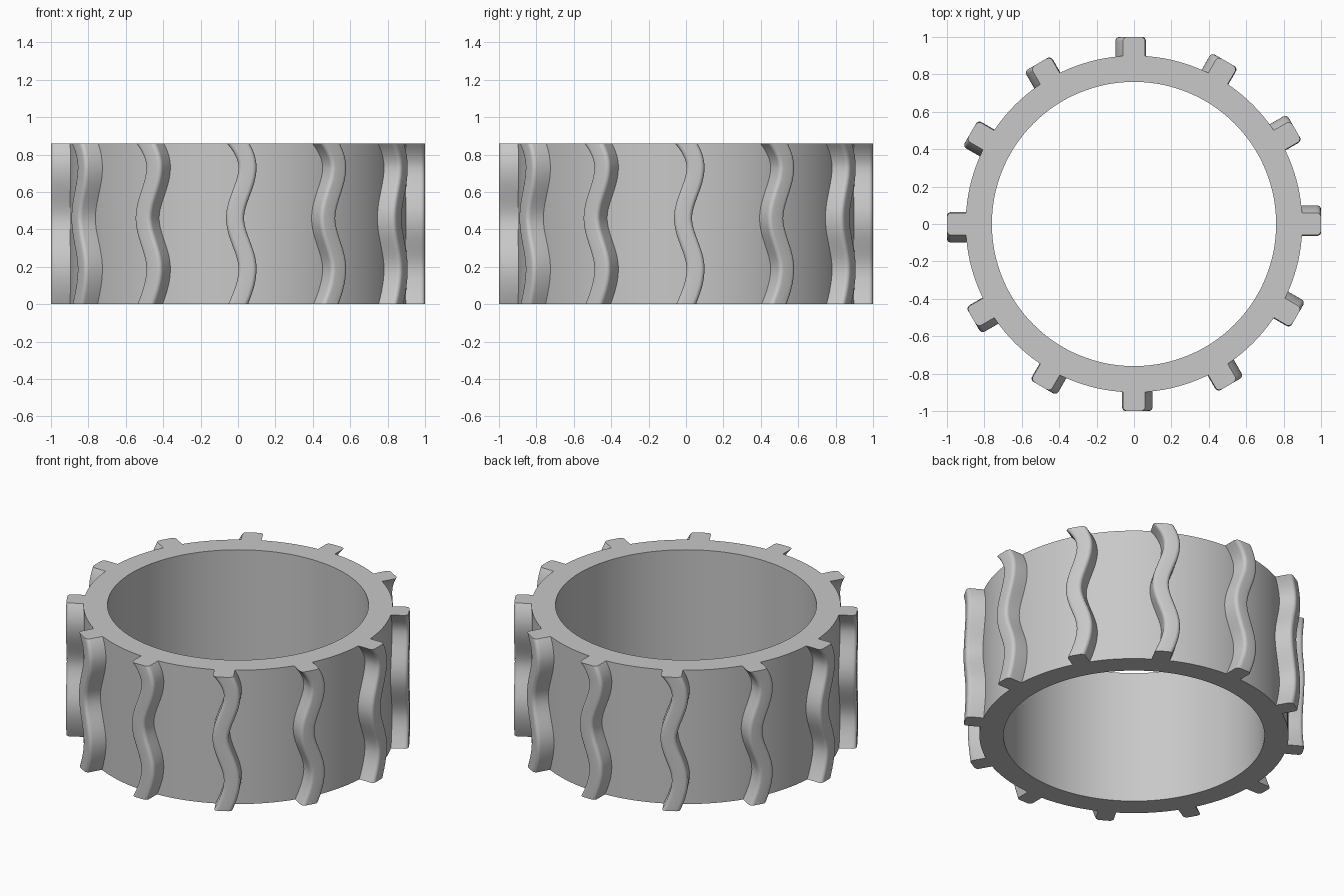
import bpy, bmesh, math

if "Cube" in bpy.data.objects:
    bpy.data.objects.remove(bpy.data.objects["Cube"])

HEIGHT = 0.86
OUTER, INNER, TIP = 0.90, 0.76, 1.0

grey = bpy.data.materials.new("light grey")
grey.diffuse_color = (0.58, 0.58, 0.58, 1)
grey.use_nodes = True
grey.node_tree.nodes["Principled BSDF"].inputs["Base Color"].default_value = grey.diffuse_color


def make_object(name, bm, angle):
    bmesh.ops.recalc_face_normals(bm, faces=bm.faces)
    mesh = bpy.data.meshes.new(name)
    bm.to_mesh(mesh)
    bm.free()
    mesh.materials.append(grey)
    obj = bpy.data.objects.new(name, mesh)
    bpy.context.collection.objects.link(obj)
    bpy.ops.object.select_all(action='DESELECT')
    obj.select_set(True)
    bpy.context.view_layer.objects.active = obj
    bpy.ops.object.shade_smooth_by_angle(angle=math.radians(angle))
    return obj


def bridge(bm, a, b):
    for i in range(len(a)):
        j = (i + 1) % len(a)
        bm.faces.new((a[i], a[j], b[j], b[i]))


# Tyre band: rectangular section revolved around z
bm = bmesh.new()
SEG = 144
rings = []
for r, z in ((OUTER, 0), (OUTER, HEIGHT), (INNER, HEIGHT), (INNER, 0)):
    rings.append([bm.verts.new((r * math.cos(2 * math.pi * i / SEG),
                                r * math.sin(2 * math.pi * i / SEG), z))
                  for i in range(SEG)])
for k in range(4):
    bridge(bm, rings[k], rings[(k + 1) % 4])
make_object("tyre_band", bm, 35)

# Wavy path of a tread: (height, sideways offset, slope)
KEYS = [(0, 0, 0.45), (0.19, 0.051, 0), (0.46, -0.016, 0),
        (0.73, 0.051, 0), (HEIGHT, 0, -0.75)]


def wave_points(steps=10):
    pts = []
    for (z0, x0, m0), (z1, x1, m1) in zip(KEYS, KEYS[1:]):
        h = z1 - z0
        for s in range(steps):
            t = s / steps
            x = ((2*t**3 - 3*t**2 + 1) * x0 + (t**3 - 2*t**2 + t) * h * m0
                 + (3*t**2 - 2*t**3) * x1 + (t**3 - t**2) * h * m1)
            dx = ((6*t*t - 6*t) * (x0 - x1) / h + (3*t*t - 4*t + 1) * m0
                  + (3*t*t - 2*t) * m1)
            pts.append((z0 + h * t, x, dx))
    pts.append(KEYS[-1])
    return pts


# Tread section: (half-width side, radius) with two rounded outer corners
HALF, FILLET = 0.048, 0.022
section = [(-HALF, 0.88)]
for cx, start in ((-HALF + FILLET, 180), (HALF - FILLET, 90)):
    for k in range(6):
        a = math.radians(start - 18 * k)
        section.append((cx + FILLET * math.cos(a), TIP - FILLET + FILLET * math.sin(a)))
section.append((HALF, 0.88))

# Twelve treads around the band
for n in range(12):
    bm = bmesh.new()
    c, s = math.cos(n * math.pi / 6), math.sin(n * math.pi / 6)
    loops = []
    for z, off, slope in wave_points():
        widen = math.sqrt(1 + slope * slope)
        loop = []
        for u, r in section:
            x, y = off + u * widen, -r
            loop.append(bm.verts.new((x * c - y * s, x * s + y * c, z)))
        loops.append(loop)
    for a, b in zip(loops, loops[1:]):
        bridge(bm, a, b)
    bm.faces.new(loops[0])
    bm.faces.new(loops[-1])
    make_object(f"wavy_tread_{n + 1}", bm, 35)
